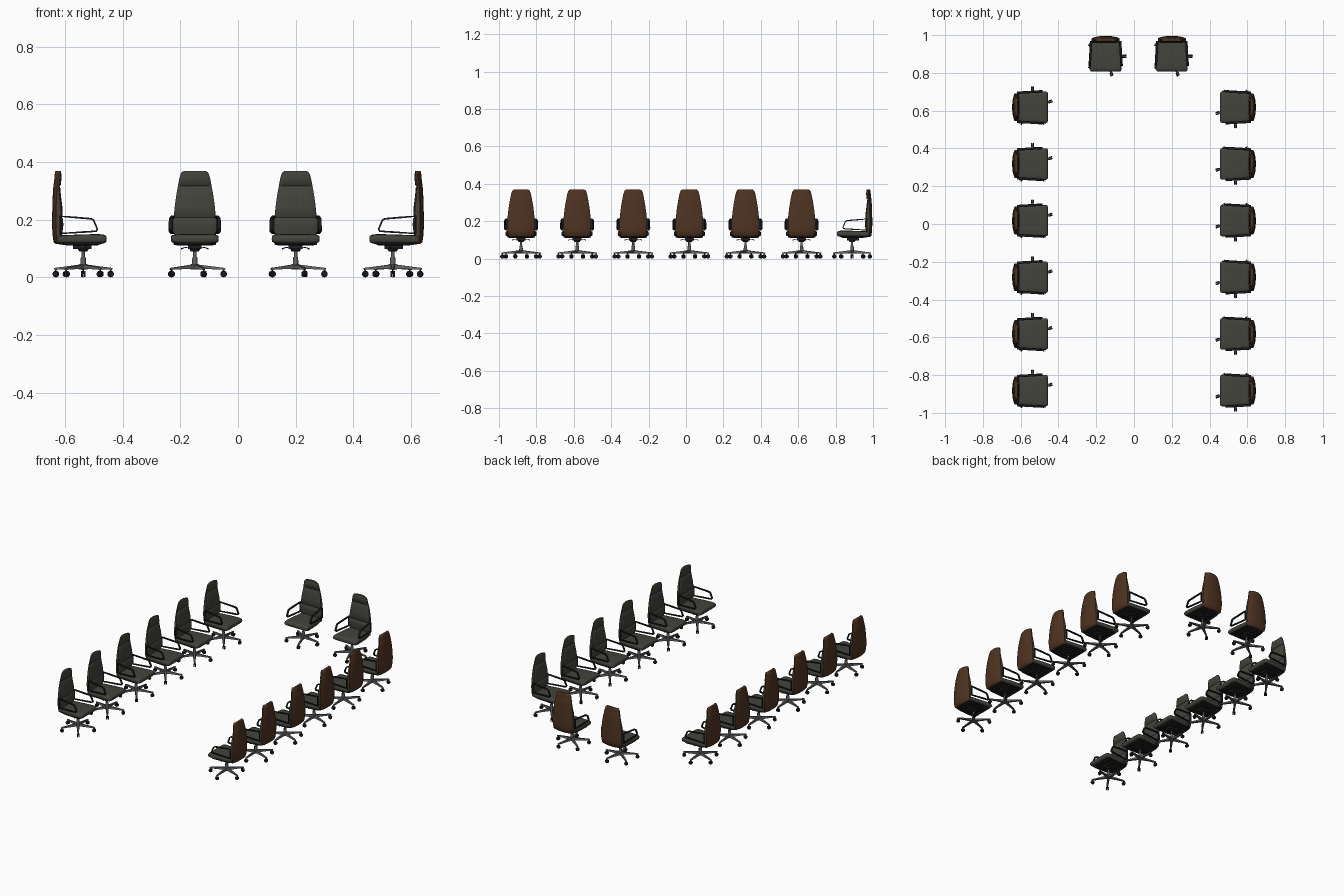
import bpy, bmesh, math
from mathutils import Vector, Matrix

if "Cube" in bpy.data.objects:
    bpy.data.objects.remove(bpy.data.objects["Cube"])


def material(name, rgb):
    m = bpy.data.materials.new(name)
    m.diffuse_color = (*rgb, 1)
    m.use_nodes = True
    m.node_tree.nodes["Principled BSDF"].inputs["Base Color"].default_value = m.diffuse_color
    return m


LEATHER = material("charcoal leather", (0.056, 0.057, 0.046))
WOOD = material("brown shell", (0.078, 0.034, 0.016))
BLACK = material("black plastic", (0.012, 0.012, 0.012))
METAL = material("grey metal", (0.13, 0.12, 0.125))
parts = []


def finish(name, bm, mat, angle=40):
    bmesh.ops.recalc_face_normals(bm, faces=bm.faces)
    me = bpy.data.meshes.new(name)
    bm.to_mesh(me)
    bm.free()
    me.materials.append(mat)
    me.shade_smooth()
    me.set_sharp_from_angle(angle=math.radians(angle))
    parts.append((name, me))


def loft(bm, rings, closed=False):
    vs = [[bm.verts.new(p) for p in r] for r in rings]
    n = len(vs[0])
    pairs = list(zip(vs, vs[1:])) + ([(vs[-1], vs[0])] if closed else [])
    for a, b in pairs:
        for i in range(n):
            j = (i + 1) % n
            bm.faces.new((a[i], a[j], b[j], b[i]))
    if not closed:
        bm.faces.new(vs[0])
        bm.faces.new(vs[-1])


def cylinder(bm, r1, r2, p, q, seg=16):
    p, q = Vector(p), Vector(q)
    d = q - p
    m = Matrix.Translation((p + q) / 2) @ d.to_track_quat('Z', 'Y').to_matrix().to_4x4()
    bmesh.ops.create_cone(bm, cap_ends=True, segments=seg, radius1=r1, radius2=r2,
                          depth=d.length, matrix=m)


def box(bm, lo, hi):
    lo, hi = Vector(lo), Vector(hi)
    s = hi - lo
    bmesh.ops.create_cube(bm, size=1, matrix=Matrix.Translation((lo + hi) / 2)
                          @ Matrix.Diagonal((*s, 1)))


def oval(y, w, z0, z1, power, n=32):
    # rounded rectangle section across the seat
    pts = []
    for i in range(n):
        t = 2 * math.pi * i / n
        c, s = math.cos(t), math.sin(t)
        pts.append((w * math.copysign(abs(c) ** power, c), y,
                    (z0 + z1) / 2 + (z1 - z0) / 2 * math.copysign(abs(s) ** power, s)))
    return pts


# Backrest: rows of height, half width, front y, rear y
BACK = [(0.116, 0.060, 0.084, 0.096), (0.122, 0.069, 0.078, 0.103),
        (0.150, 0.073, 0.073, 0.107), (0.180, 0.074, 0.069, 0.108),
        (0.203, 0.0735, 0.070, 0.108), (0.207, 0.072, 0.074, 0.108),
        (0.211, 0.073, 0.071, 0.108), (0.250, 0.069, 0.073, 0.107),
        (0.280, 0.065, 0.077, 0.106), (0.312, 0.0595, 0.080, 0.104),
        (0.316, 0.058, 0.083, 0.104), (0.320, 0.058, 0.078, 0.103),
        (0.345, 0.053, 0.075, 0.100), (0.358, 0.049, 0.076, 0.099),
        (0.365, 0.045, 0.077, 0.098), (0.369, 0.038, 0.080, 0.096)]
US = [-1, -.93, -.8, -.55, -.28, 0, .28, .55, .8, .93, 1]


def middle(u, yr):
    return yr - 0.012 - 0.006 * u * u


bm = bmesh.new()
loft(bm, [[(w * u, min(yf + 0.006 * abs(u) ** 6, middle(u, yr) - 0.001), z) for u in US]
          + [(w * u, middle(u, yr), z) for u in reversed(US)] for z, w, yf, yr in BACK])
finish("back_cushion", bm, LEATHER, 50)

bm = bmesh.new()
loft(bm, [[(w * u, middle(u, yr), z) for u in US]
          + [(w * u, yr - 0.013 * abs(u) ** 2.5, z) for u in reversed(US)]
          for z, w, yf, yr in BACK])
finish("back_shell", bm, WOOD, 50)

# Seat cushion and the tray beneath it
bm = bmesh.new()
loft(bm, [oval(y, w, a, b, 0.4) for y, w, a, b in [
    (-0.081, 0.074, 0.127, 0.139), (-0.079, 0.080, 0.122, 0.144),
    (-0.072, 0.083, 0.118, 0.148), (-0.055, 0.083, 0.117, 0.150),
    (0.0, 0.080, 0.117, 0.149), (0.05, 0.076, 0.117, 0.147), (0.085, 0.072, 0.118, 0.146)]])
finish("seat_cushion", bm, LEATHER, 50)

bm = bmesh.new()
loft(bm, [oval(y, w, a, 0.122, 0.4) for y, w, a in [
    (-0.066, 0.070, 0.117), (-0.05, 0.074, 0.111), (0.05, 0.068, 0.110), (0.086, 0.062, 0.115)]])
finish("seat_tray", bm, BLACK, 50)

# Looped armrests, splayed towards the front
PATH = [Vector(p) for p in [(0.080, 0.212), (0.03, 0.208), (-0.028, 0.203), (-0.036, 0.198),
                            (-0.049, 0.167), (-0.045, 0.160), (0.0, 0.157), (0.080, 0.152)]]
bm = bmesh.new()
for side in (-1, 1):
    rings = []
    for i, p in enumerate(PATH):
        a = (p - PATH[i - 1]).normalized()
        b = (PATH[(i + 1) % len(PATH)] - p).normalized()
        t = (a + b).normalized()
        n = Vector((-t.y, t.x)) * 0.003
        x = 0.0815 - 0.06 * p.x
        rings.append([(side * (x + dx), p.x + k * n.x, p.y + k * n.y)
                      for dx, k in ((-.0055, -1), (.0055, -1), (.0065, 0),
                                    (.0055, 1), (-.0055, 1), (-.0065, 0))])
    loft(bm, rings, closed=True)
finish("armrests", bm, BLACK)

# Tilt mechanism with levers
bm = bmesh.new()
box(bm, (-0.024, -0.028, 0.098), (0.024, 0.036, 0.113))
cylinder(bm, 0.014, 0.020, (0, 0, 0.090), (0, 0, 0.100))
for s in (-1, 1):
    cylinder(bm, 0.0015, 0.0015, (s * 0.02, -0.008, 0.105), (s * 0.036, -0.008, 0.103), 8)
    cylinder(bm, 0.0015, 0.0025, (s * 0.036, -0.008, 0.103), (s * 0.048, -0.008, 0.098), 8)
finish("tilt_mechanism", bm, BLACK)

# Gas column
bm = bmesh.new()
cylinder(bm, 0.0105, 0.0085, (0, 0, 0.034), (0, 0, 0.070))
cylinder(bm, 0.006, 0.006, (0, 0, 0.070), (0, 0, 0.096))
finish("gas_column", bm, METAL)

# Five-star base and twin-wheel casters
base, wheels = bmesh.new(), bmesh.new()
cylinder(base, 0.015, 0.012, (0, 0, 0.027), (0, 0, 0.047))
for k in range(5):
    rot = Matrix.Rotation(k * math.tau / 5, 3, 'Z')
    loft(base, [[rot @ Vector(p) for p in (
        (r, -w, a), (r, w, a), (r, w * 0.7, b), (r, -w * 0.7, b))]
        for r, w, a, b in [(0.006, 0.009, 0.029, 0.045), (0.06, 0.0065, 0.028, 0.038),
                           (0.102, 0.005, 0.026, 0.033), (0.106, 0.003, 0.027, 0.031)]])
    cylinder(wheels, 0.003, 0.003, rot @ Vector((0.1, 0, 0.012)), rot @ Vector((0.1, 0, 0.029)), 8)
    for s in (-1, 1):
        cylinder(wheels, 0.0115, 0.0095, rot @ Vector((0.1, s * 0.0015, 0.0115)),
                 rot @ Vector((0.1, s * 0.0085, 0.0115)))
finish("star_base", base, METAL)
finish("casters", wheels, BLACK)

# Place chairs: two side rows facing inwards and two at the far end
places = [(sx * 0.537, 0.618 - 0.3 * i, -sx * math.pi / 2) for sx in (-1, 1) for i in range(6)]
places += [(-0.15, 0.888, 0), (0.2, 0.888, 0)]
for x, y, a in places:
    for name, me in parts:
        ob = bpy.data.objects.new(name, me)
        ob.matrix_world = Matrix.Translation((x, y, 0)) @ Matrix.Rotation(a, 4, 'Z')
        bpy.context.collection.objects.link(ob)
